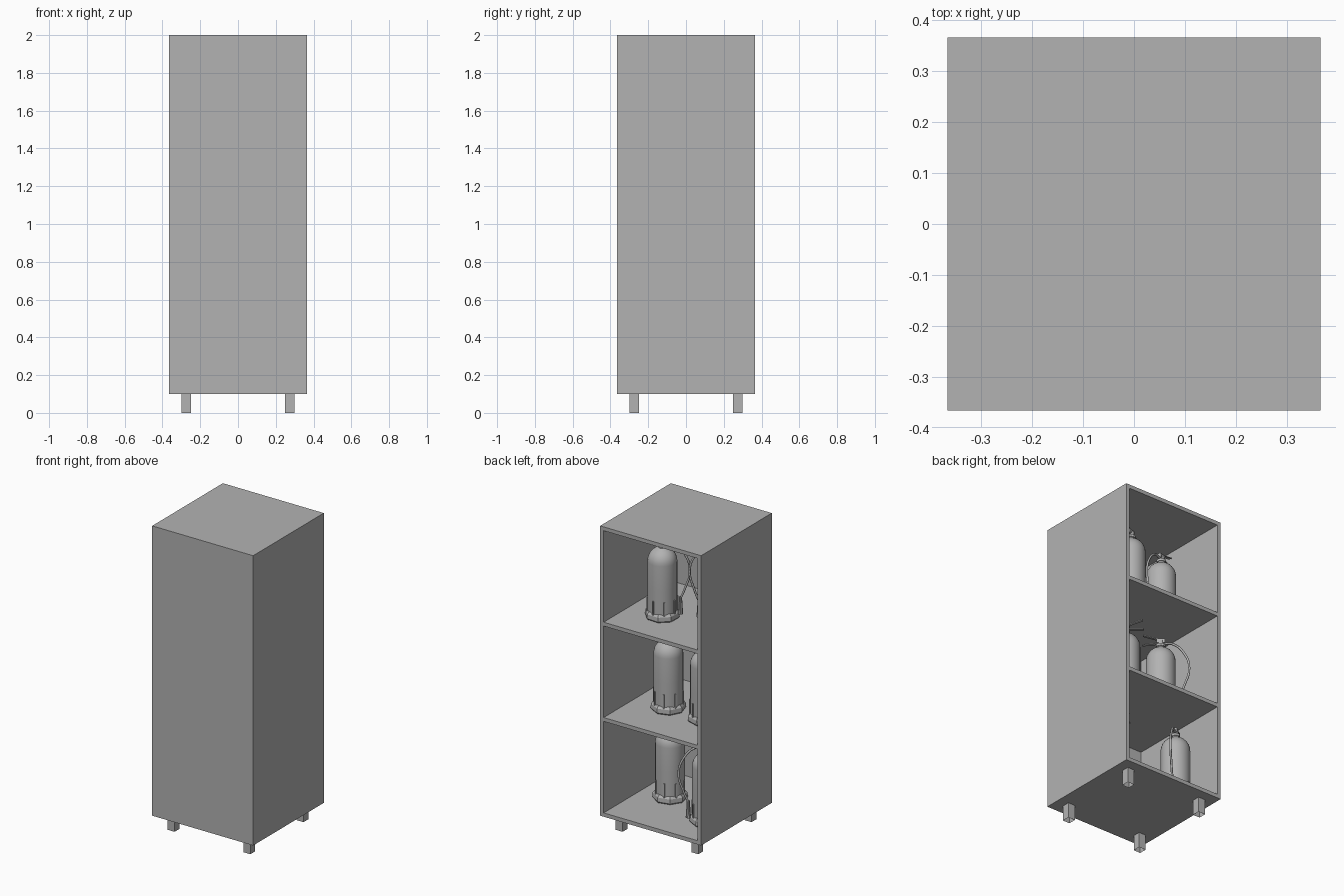
import bpy, bmesh
from math import cos, sin, pi, radians
from mathutils import Matrix, Vector

if "Cube" in bpy.data.objects:
    bpy.data.objects.remove(bpy.data.objects["Cube"], do_unlink=True)

# One plain grey for everything
grey = bpy.data.materials.new("plain grey")
grey.use_nodes = True
grey.diffuse_color = (0.448, 0.448, 0.448, 1)
grey.node_tree.nodes["Principled BSDF"].inputs["Base Color"].default_value = grey.diffuse_color


def finish(name, bm, smooth=False):
    bmesh.ops.recalc_face_normals(bm, faces=bm.faces)
    for f in bm.faces:
        f.smooth = smooth
    mesh = bpy.data.meshes.new(name)
    bm.to_mesh(mesh)
    bm.free()
    mesh.materials.append(grey)
    obj = bpy.data.objects.new(name, mesh)
    bpy.context.collection.objects.link(obj)
    return obj


def add_box(bm, lo, hi, turn=0.0):
    lo, hi = Vector(lo), Vector(hi)
    mat = Matrix.Rotation(turn, 4, "Z") @ Matrix.Translation((lo + hi) / 2) @ Matrix.Diagonal((*(hi - lo), 1))
    return bmesh.ops.create_cube(bm, size=1, matrix=mat)["verts"]


def lathe(name, profile, sides, smooth):
    bm = bmesh.new()
    rings = [[bm.verts.new((r * cos(2 * pi * i / sides), r * sin(2 * pi * i / sides), z))
              for i in range(sides)] for r, z in profile]
    for a, b in zip(rings, rings[1:]):
        for i in range(sides):
            j = (i + 1) % sides
            bm.faces.new((a[i], a[j], b[j], b[i]))
    bm.faces.new(rings[0][::-1])
    bm.faces.new(rings[-1])
    return finish(name, bm, smooth)


def tube(name, points, radius):
    curve = bpy.data.curves.new(name, "CURVE")
    curve.dimensions = "3D"
    curve.bevel_depth = radius
    curve.bevel_resolution = 1
    curve.resolution_u = 6
    curve.use_fill_caps = True
    spline = curve.splines.new("BEZIER")
    spline.bezier_points.add(len(points) - 1)
    for p, co in zip(spline.bezier_points, points):
        p.co = co
        p.handle_left_type = p.handle_right_type = "AUTO"
    curve.materials.append(grey)
    obj = bpy.data.objects.new(name, curve)
    bpy.context.collection.objects.link(obj)
    return obj


# Cabinet, open at the back
W, T, BOTTOM, TOP = 0.366, 0.025, 0.1, 2.0
I = W - T
panels = {
    "front_panel": ((-W, -W, BOTTOM), (W, -I, TOP)),
    "right_panel": ((-W, -I, BOTTOM), (-I, W, TOP)),
    "left_panel": ((I, -I, BOTTOM), (W, W, TOP)),
    "top_panel": ((-I, -I, TOP - T), (I, W, TOP)),
}
SHELVES = [BOTTOM + T + k * 0.625 for k in range(3)]
for k, z in enumerate(SHELVES):
    panels[f"shelf_{k + 1}"] = ((-I, -I, z - T), (I, W, z))
for name, (lo, hi) in panels.items():
    bm = bmesh.new()
    add_box(bm, lo, hi)
    finish(name, bm)

# Legs, hollow from below
for sx, side in ((-1, "right"), (1, "left")):
    for sy, end in ((-1, "front"), (1, "back")):
        bm = bmesh.new()
        x, y = sx * 0.275, sy * 0.275
        add_box(bm, (x - T, y - T, 0), (x + T, y + T, BOTTOM))
        bm.faces.ensure_lookup_table()
        low = min(bm.faces, key=lambda f: f.calc_center_median().z)
        bmesh.ops.delete(bm, geom=[low], context="FACES_ONLY")
        finish(f"{end}_{side}_leg", bm)


# Extinguisher: the hose leaves along local +x, the levers along -x
def extinguisher(label, x, y, z, angle):
    R = 0.089
    dome = [(R * cos(t), 0.365 + 0.09 * sin(t)) for t in [radians(12 * i) for i in range(7)]]
    parts = [
        lathe("bottle_" + label, [(R, 0.01), (R, 0.2)] + dome + [(0.024, 0.454), (0.022, 0.47)], 24, True),
        lathe("boot_" + label, [(0.1, 0), (0.106, 0.008), (0.104, 0.035), (0.092, 0.05)], 8, False),
        lathe("collar_" + label, [(0.028, 0.462), (0.028, 0.478), (0.018, 0.48), (0.018, 0.505)], 12, False),
        tube("hose_" + label, [(0.015, 0, 0.485), (0.07, 0, 0.485), (0.14, 0, 0.42), (0.17, 0, 0.32),
                               (0.14, 0, 0.2), (0.112, 0, 0.13)], 0.007),
    ]
    # Boot ribs
    bm = bmesh.new()
    for i in range(8):
        add_box(bm, (R - 0.01, -0.004, 0.04), (R + 0.006, 0.004, 0.13), 2 * pi * (i + 0.5) / 8)
    parts.append(finish("boot_ribs_" + label, bm))
    # Valve block with carry handle and squeeze lever
    bm = bmesh.new()
    add_box(bm, (-0.025, -0.013, 0.488), (0.025, 0.013, 0.515))
    for tilt, h in ((-0.12, 0.49), (0.3, 0.51)):
        verts = add_box(bm, (-0.11, -0.01, -0.003), (0.01, 0.01, 0.003))
        bmesh.ops.transform(bm, verts=verts,
                            matrix=Matrix.Translation((0, 0, h)) @ Matrix.Rotation(tilt, 4, "Y"))
    parts.append(finish("valve_" + label, bm))
    # Nozzle at the hose end
    nozzle = lathe("nozzle_" + label, [(0.016, 0.03), (0.012, 0.09), (0.009, 0.14)], 10, True)
    nozzle.data.transform(Matrix.Translation((0.112, 0, 0)))
    parts.append(nozzle)
    place = Matrix.Translation((x, y, z)) @ Matrix.Rotation(radians(angle), 4, "Z")
    for p in parts:
        p.matrix_world = place
        if p.type == "MESH" and p.data.polygons[0].use_smooth:
            bpy.ops.object.select_all(action="DESELECT")
            p.select_set(True)
            bpy.context.view_layer.objects.active = p
            bpy.ops.object.shade_smooth_by_angle(angle=radians(35))


low, middle, high = SHELVES
extinguisher("low_left", 0.14, -0.035, low, -55)
extinguisher("low_right", -0.23, 0.11, low, 40)
extinguisher("middle_left", 0.1, 0.04, middle, -50)
extinguisher("middle_right", -0.17, 0.045, middle, 140)
extinguisher("high_left", 0.105, 0.095, high, 200)
extinguisher("high_right", -0.22, -0.01, high, 20)
